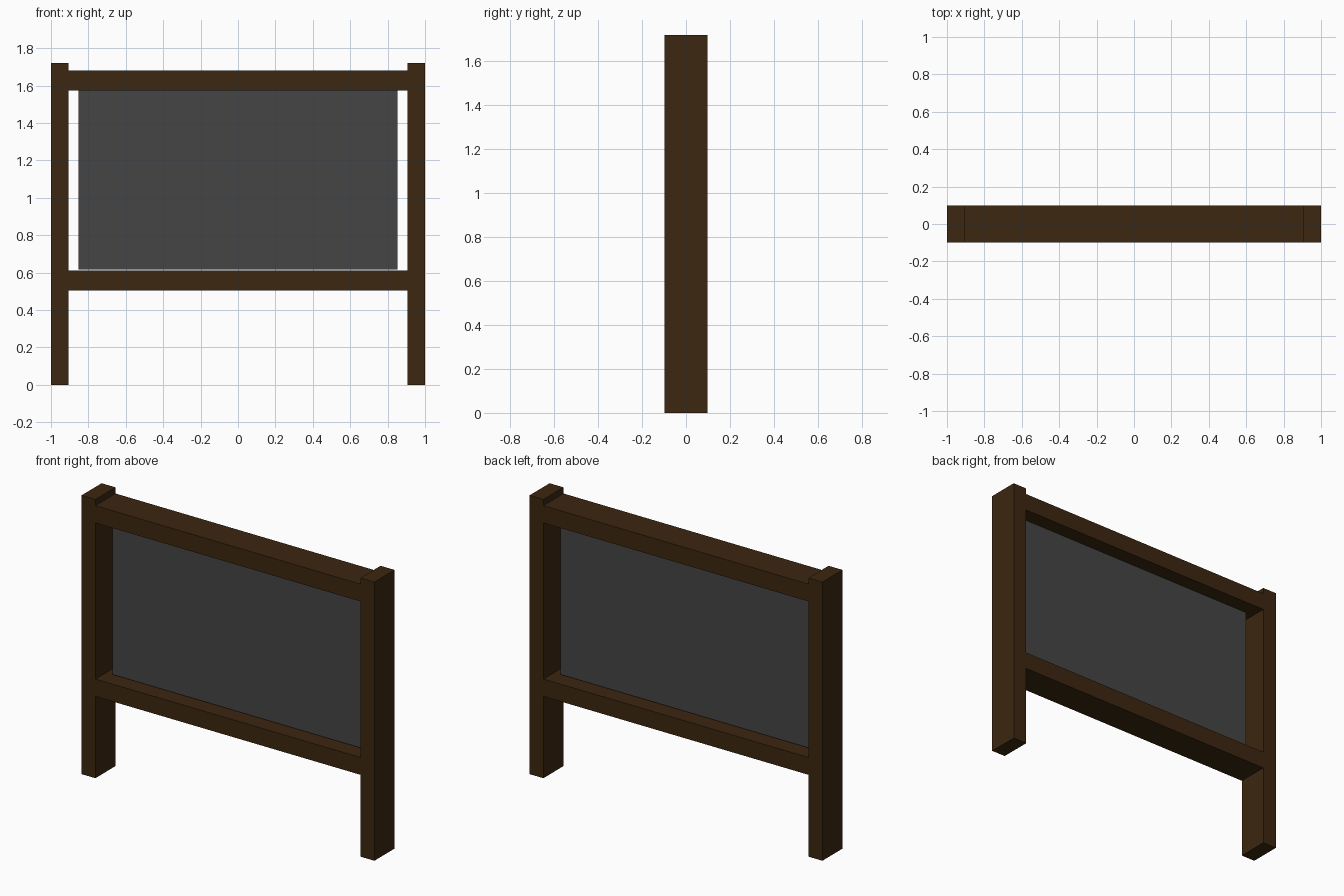
import bpy

if "Cube" in bpy.data.objects:
    bpy.data.objects.remove(bpy.data.objects["Cube"])

def material(name, rgb):
    m = bpy.data.materials.new(name)
    m.diffuse_color = (*rgb, 1)
    m.use_nodes = True
    m.node_tree.nodes["Principled BSDF"].inputs["Base Color"].default_value = m.diffuse_color
    return m

wood = material("dark_wood", (0.045, 0.02, 0.005))
slate = material("dark_slate", (0.06, 0.06, 0.06))

def box(name, x, y, z, mat):
    """Box from (min, max) ranges on each axis."""
    bpy.ops.mesh.primitive_cube_add(size=1, location=[sum(r) / 2 for r in (x, y, z)])
    ob = bpy.context.object
    ob.name = name
    ob.scale = [r[1] - r[0] for r in (x, y, z)]
    bpy.ops.object.transform_apply(location=False, rotation=False, scale=True)
    ob.data.materials.append(mat)
    return ob

DEPTH = (-0.098, 0.098)
INNER = 0.905

# Upright posts
box("left_post", (-1, -INNER), DEPTH, (0, 1.72), wood)
box("right_post", (INNER, 1), DEPTH, (0, 1.72), wood)

# Cross rails
box("top_rail", (-INNER, INNER), DEPTH, (1.575, 1.682), wood)
box("bottom_rail", (-INNER, INNER), DEPTH, (0.505, 0.612), wood)

# Thin board hung under the top rail, just clear of the bottom rail
box("board_panel", (-0.853, 0.853), (-0.004, 0.004), (0.618, 1.575), slate)
